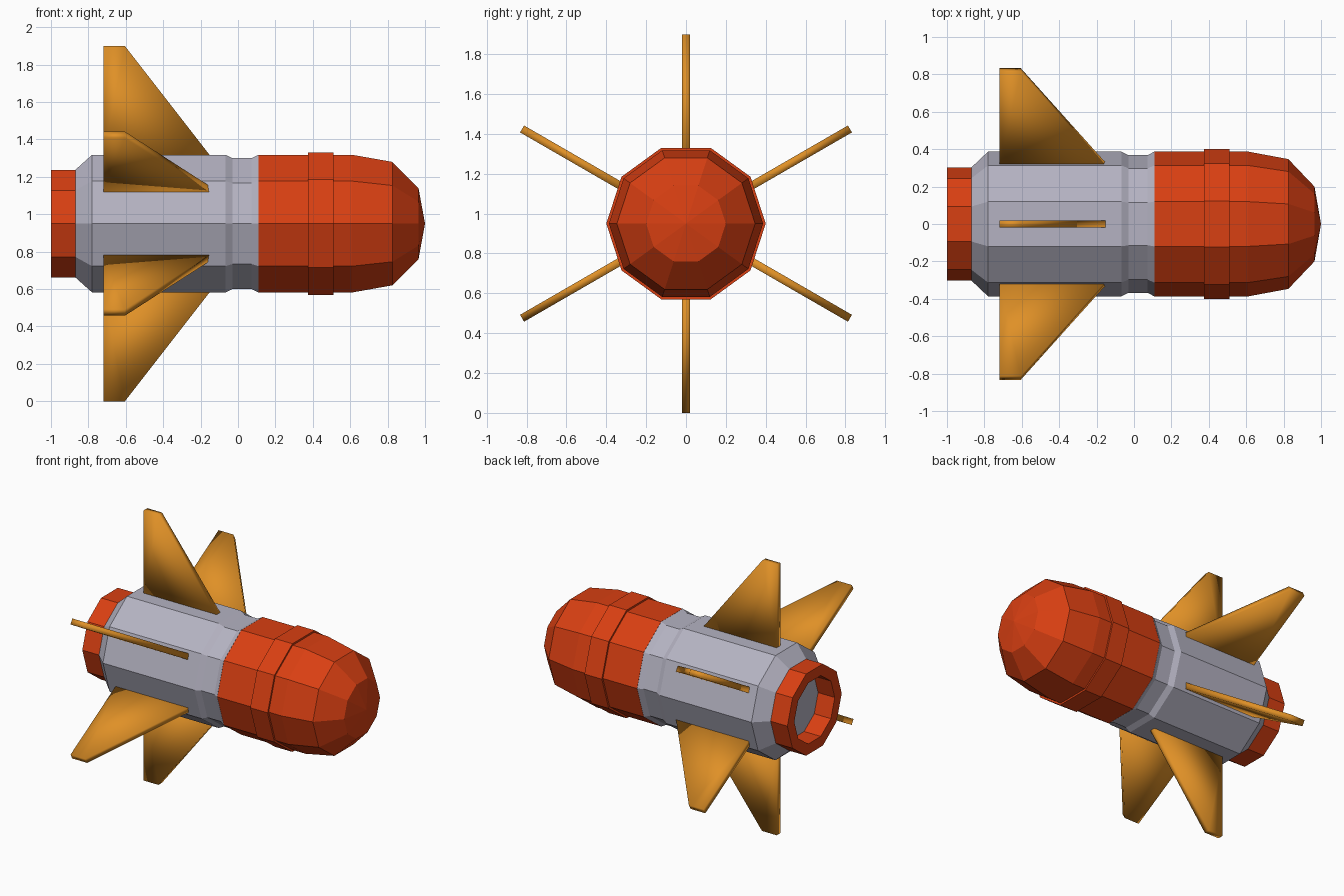
import bpy, bmesh, math

if "Cube" in bpy.data.objects:
    bpy.data.objects.remove(bpy.data.objects["Cube"])

AXIS_Z = 0.95   # height of the body's long axis
SIDES = 10


def material(name, rgb):
    m = bpy.data.materials.new(name)
    m.diffuse_color = (*rgb, 1)
    m.use_nodes = True
    m.node_tree.nodes["Principled BSDF"].inputs["Base Color"].default_value = m.diffuse_color
    return m


RED = material("orange red", (0.69, 0.050, 0.006))
GREY = material("lilac grey", (0.46, 0.45, 0.54))
AMBER = material("amber", (0.74, 0.28, 0.020))


def finish(name, bm, mat, smooth=False):
    bmesh.ops.recalc_face_normals(bm, faces=bm.faces)
    me = bpy.data.meshes.new(name)
    bm.to_mesh(me)
    bm.free()
    me.materials.append(mat)
    for p in me.polygons:
        p.use_smooth = smooth
    ob = bpy.data.objects.new(name, me)
    bpy.context.collection.objects.link(ob)
    return ob


def lathe(name, profile, mat, closed=False):
    """Revolve (x, radius) points about the long axis; radius 0 makes a tip."""
    bm = bmesh.new()
    rings = []
    for x, r in profile:
        if r == 0:
            rings.append([bm.verts.new((x, 0, AXIS_Z))] * SIDES)
        else:
            angles = [2 * math.pi * i / SIDES for i in range(SIDES)]
            rings.append([bm.verts.new((x, r * math.cos(a), AXIS_Z + r * math.sin(a)))
                          for a in angles])
    pairs = list(zip(rings, rings[1:]))
    if closed:
        pairs.append((rings[-1], rings[0]))
    for a, b in pairs:
        for i in range(SIDES):
            j = (i + 1) % SIDES
            bm.faces.new(list(dict.fromkeys((a[i], a[j], b[j], b[i]))))
    return finish(name, bm, mat)


# Nose with raised band
lathe("nose", [(0.11, 0), (0.11, 0.387), (0.375, 0.387), (0.375, 0.40), (0.51, 0.40),
               (0.51, 0.387), (0.61, 0.387), (0.825, 0.347), (0.965, 0.20), (1.0, 0)], RED)

# Grey body with a shallow waist, tapered at the tail
lathe("body", [(-0.87, 0), (-0.87, 0.302), (-0.78, 0.387), (-0.067, 0.387), (-0.03, 0.368),
               (0.073, 0.368), (0.109, 0.387), (0.109, 0)], GREY)

# Hollow tail ring
lathe("tail_nozzle", [(-1.0, 0.302), (-0.868, 0.302), (-0.868, 0.225), (-1.0, 0.225)], RED,
      closed=True)

# Six swept fins, as (x, distance from axis) outlines
FIN = [(-0.72, 0.365), (-0.15, 0.365), (-0.605, 0.95), (-0.72, 0.95)]
HALF = 0.02
for k in range(6):
    a = math.radians(30 + 60 * k)
    c, s = math.cos(a), math.sin(a)
    bm = bmesh.new()
    near, far = [[bm.verts.new((x, r * c - t * s, AXIS_Z + r * s + t * c)) for x, r in FIN]
                 for t in (-HALF, HALF)]
    bm.faces.new(near)
    bm.faces.new(far)
    for i in range(4):
        j = (i + 1) % 4
        bm.faces.new((near[i], near[j], far[j], far[i]))
    finish(f"fin_{k + 1}", bm, AMBER, smooth=True)
